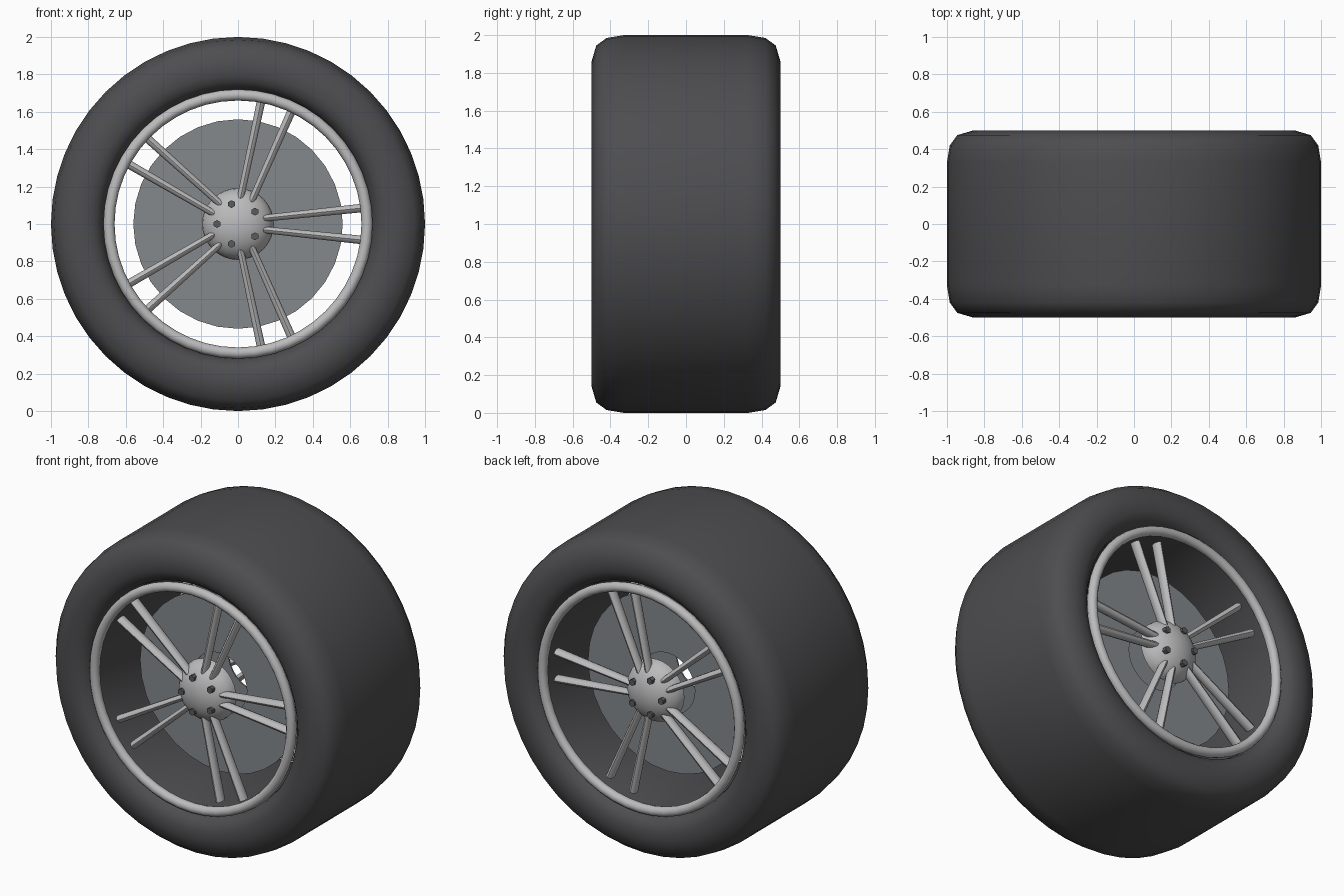
import bpy, bmesh, math
from mathutils import Vector, Matrix

if "Cube" in bpy.data.objects:
    bpy.data.objects.remove(bpy.data.objects["Cube"])

CZ = 1.0  # height of the wheel axis


def material(name, rgb):
    m = bpy.data.materials.new(name)
    m.diffuse_color = (*rgb, 1)
    m.use_nodes = True
    m.node_tree.nodes["Principled BSDF"].inputs["Base Color"].default_value = m.diffuse_color
    return m


RUBBER = material("dark_rubber", (0.075, 0.075, 0.08))
METAL = material("light_metal", (0.50, 0.50, 0.51))
DISC = material("disc_grey", (0.23, 0.25, 0.265))
BOLT = material("bolt_grey", (0.10, 0.105, 0.11))


def finish(bm, name, mat, angle=40, mirror=True):
    """Turn a bmesh into an object, shade it and repeat it on the back side."""
    bmesh.ops.remove_doubles(bm, verts=bm.verts, dist=1e-5)
    bmesh.ops.recalc_face_normals(bm, faces=bm.faces)
    me = bpy.data.meshes.new(name)
    bm.to_mesh(me)
    bm.free()
    me.materials.append(mat)
    ob = bpy.data.objects.new(name, me)
    bpy.context.collection.objects.link(ob)
    bpy.ops.object.select_all(action='DESELECT')
    bpy.context.view_layer.objects.active = ob
    ob.select_set(True)
    bpy.ops.object.shade_smooth_by_angle(angle=math.radians(angle))
    if mirror:
        mod = ob.modifiers.new("back_side", 'MIRROR')
        mod.use_axis = (False, True, False)
        mod.use_mirror_merge = False
    return ob


def lathe(name, profile, mat, segments=48, closed=True, angle=40, mirror=True):
    """Revolve (radius, y) points around the wheel axis."""
    bm = bmesh.new()
    rings = []
    for i in range(segments):
        a = 2 * math.pi * i / segments
        rings.append([bm.verts.new((r * math.cos(a), y, CZ + r * math.sin(a)))
                      for r, y in profile])
    n = len(profile)
    for i in range(segments):
        p, q = rings[i], rings[(i + 1) % segments]
        for j in range(n if closed else n - 1):
            k = (j + 1) % n
            bm.faces.new((p[j], p[k], q[k], q[j]))
    return finish(bm, name, mat, angle, mirror)


# Tyre: rounded shoulders, bulging sidewalls and an inner barrel
half = [(1.0, -0.33), (0.985, -0.42), (0.945, -0.475), (0.86, -0.5),
        (0.80, -0.497), (0.76, -0.482), (0.73, -0.45), (0.715, -0.40)]
lathe("tyre", half + [(r, -y) for r, y in reversed(half)], RUBBER, mirror=False)

# Rim ring
rim = [(0.69 + 0.03 * math.cos(t * math.pi / 6), -0.45 + 0.03 * math.sin(t * math.pi / 6))
       for t in range(12)]
lathe("rim", rim, METAL, angle=60)

# Brake disc with a centre hole
lathe("brake_disc", [(0.19, -0.182), (0.56, -0.182), (0.56, -0.174), (0.19, -0.174)],
      DISC, segments=32)

# Hub dome
HUB_R, HUB_Y, HUB_B = 0.192, -0.29, 0.13
dome = [(HUB_R * math.cos(t * math.pi / 16), HUB_Y - HUB_B * math.sin(t * math.pi / 16))
        for t in range(9)]
lathe("hub", dome, METAL, segments=32, closed=False, angle=60)

# Five pairs of slightly spreading spokes
bm = bmesh.new()
for k in range(5):
    turn = Matrix.Rotation(-2 * math.pi * k / 5, 3, 'Y')
    for side in (1, -1):
        rings = []
        for x, z, w, d in ((0.13, 0.03, 0.019, 0.031), (0.658, 0.085, 0.024, 0.034)):
            ring = []
            for i in range(10):
                a = 2 * math.pi * i / 10
                p = turn @ Vector((x, -0.35 + d * math.cos(a), side * z + w * math.sin(a)))
                ring.append(bm.verts.new(p + Vector((0, 0, CZ))))
            rings.append(ring)
        for i in range(10):
            j = (i + 1) % 10
            bm.faces.new((rings[0][i], rings[0][j], rings[1][j], rings[1][i]))
        for ring in rings:
            bm.faces.new(ring)
finish(bm, "spokes", METAL, angle=45)

# Five hexagonal bolts standing out of the dome
bm = bmesh.new()
for k in range(5):
    a = math.radians(36 + 72 * k)
    place = (Matrix.Translation((0.112 * math.cos(a), -0.392, CZ + 0.112 * math.sin(a)))
             @ Matrix.Rotation(math.pi / 2, 4, 'X'))
    bmesh.ops.create_cone(bm, cap_ends=True, segments=6, radius1=0.021, radius2=0.021,
                          depth=0.045, matrix=place)
finish(bm, "wheel_bolts", BOLT, angle=20)
